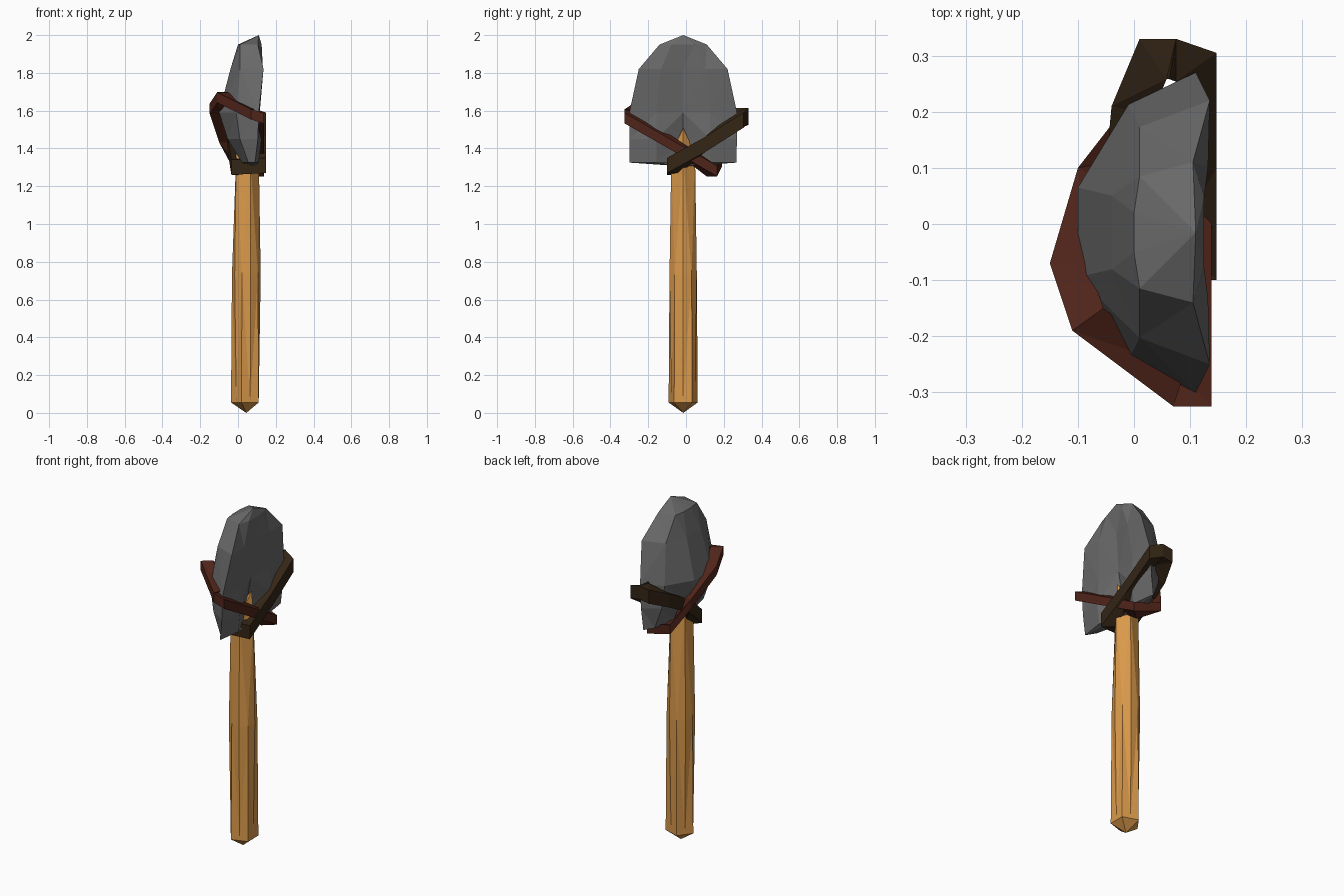
import bpy, bmesh
from math import cos, sin, pi
from mathutils import Vector

if "Cube" in bpy.data.objects:
    bpy.data.objects.remove(bpy.data.objects["Cube"])

CY = -0.015  # shared centre line of handle and blade


def material(name, rgb):
    m = bpy.data.materials.new(name)
    m.diffuse_color = (*rgb, 1)
    m.use_nodes = True
    m.node_tree.nodes["Principled BSDF"].inputs["Base Color"].default_value = m.diffuse_color
    return m


def loft(name, rings, mat, start=None, end=None, closed=False):
    """Skin equal-sized rings; finish with points, caps, or a closed loop."""
    bm = bmesh.new()
    vr = [[bm.verts.new(p) for p in r] for r in rings]
    n = len(vr[0])
    pairs = list(zip(vr, vr[1:])) + ([(vr[-1], vr[0])] if closed else [])
    for a, b in pairs:
        for i in range(n):
            j = (i + 1) % n
            bm.faces.new((a[i], a[j], b[j], b[i]))
    if not closed:
        for ring, tip in ((vr[0], start), (vr[-1], end)):
            if tip is None:
                bm.faces.new(ring)
            else:
                t = bm.verts.new(tip)
                for i in range(n):
                    bm.faces.new((ring[i], ring[(i + 1) % n], t))
    bmesh.ops.triangulate(bm, faces=bm.faces[:])
    bmesh.ops.recalc_face_normals(bm, faces=bm.faces[:])
    me = bpy.data.meshes.new(name)
    bm.to_mesh(me)
    bm.free()
    me.materials.append(mat)
    ob = bpy.data.objects.new(name, me)
    bpy.context.collection.objects.link(ob)
    return ob


def strap(name, outer, height, thick, mat):
    """Closed band through outer corner points with a rectangular section."""
    pts = [Vector(p) for p in outer]
    rings = []
    for i, p in enumerate(pts):
        d1 = (p - pts[i - 1]).xy.normalized()
        d2 = (pts[(i + 1) % len(pts)] - p).xy.normalized()
        n1, n2 = Vector((-d1.y, d1.x)), Vector((-d2.y, d2.x))
        m = (n1 + n2) / (1 + n1.dot(n2))      # mitred inward offset
        q = p + Vector((m.x, m.y, 0)) * thick
        up = Vector((0, 0, height / 2))
        rings.append([p - up, p + up, q + up, q - up])
    return loft(name, rings, mat, closed=True)


wood = material("wood", (0.70, 0.32, 0.07))
rock = material("stone", (0.14, 0.14, 0.14))
dark = material("dark_leather", (0.035, 0.019, 0.008))
red = material("red_leather", (0.08, 0.018, 0.01))

# Handle: five-sided foot, ten-sided middle, five-sided top turned half a side
shaft = []
for z, r_even, r_odd in ((0.055, 0.081, 0.0655), (0.73, 0.076, 0.076), (1.37, 0.053, 0.066)):
    shaft.append([(0.044 + r * cos(pi + k * pi / 5), CY + r * sin(pi + k * pi / 5), z)
                  for k in range(10) for r in ((r_odd if k % 2 else r_even),)])
loft("handle", shaft, wood, start=(0.044, CY, 0), end=(0.10, CY, 1.51))

# Stone blade: bulging on -x, slightly hollow on +x
# z, half width, then x of: edge, back mid, back centre, front side, front centre
blade = []
for z, w, xe, xm, xc, xs, xf in (
        (1.325, 0.283, 0.09, 0.11, 0.06, 0.055, 0.02),
        (1.45, 0.284, 0.105, 0.125, 0.07, 0.01, -0.055),
        (1.59, 0.285, 0.11, 0.115, 0.095, -0.01, -0.10),
        (1.82, 0.235, 0.135, 0.132, 0.11, 0.01, -0.04),
        (1.95, 0.125, 0.105, 0.125, 0.125, 0.01, 0.00)):
    prof = [(xe, -1), (xm, -.5), (xc, 0), (xm, .5), (xe, 1),
            (xs, .8), (xf, .28), (xf, -.28), (xs, -.8)]
    blade.append([(x, CY + t * w, z) for x, t in prof])
loft("stone_blade", blade, rock, start=(0.085, CY, 1.305), end=(0.11, CY, 2.0))

# Crossed lashings, snug against the stone
strap("dark_strap", [(0.147, -0.10, 1.31), (0.147, 0.10, 1.42), (0.147, 0.305, 1.55),
                     (0.075, 0.33, 1.575), (0.01, 0.33, 1.565), (-0.04, 0.21, 1.51),
                     (-0.055, 0.05, 1.425), (-0.035, -0.10, 1.30)], 0.08, 0.072, dark)
strap("red_strap", [(0.138, -0.325, 1.56), (0.138, 0.165, 1.28), (-0.03, 0.19, 1.33),
                    (-0.10, 0.10, 1.46), (-0.15, -0.07, 1.61), (-0.11, -0.19, 1.67),
                    (0.07, -0.325, 1.58)], 0.055, 0.065, red)
